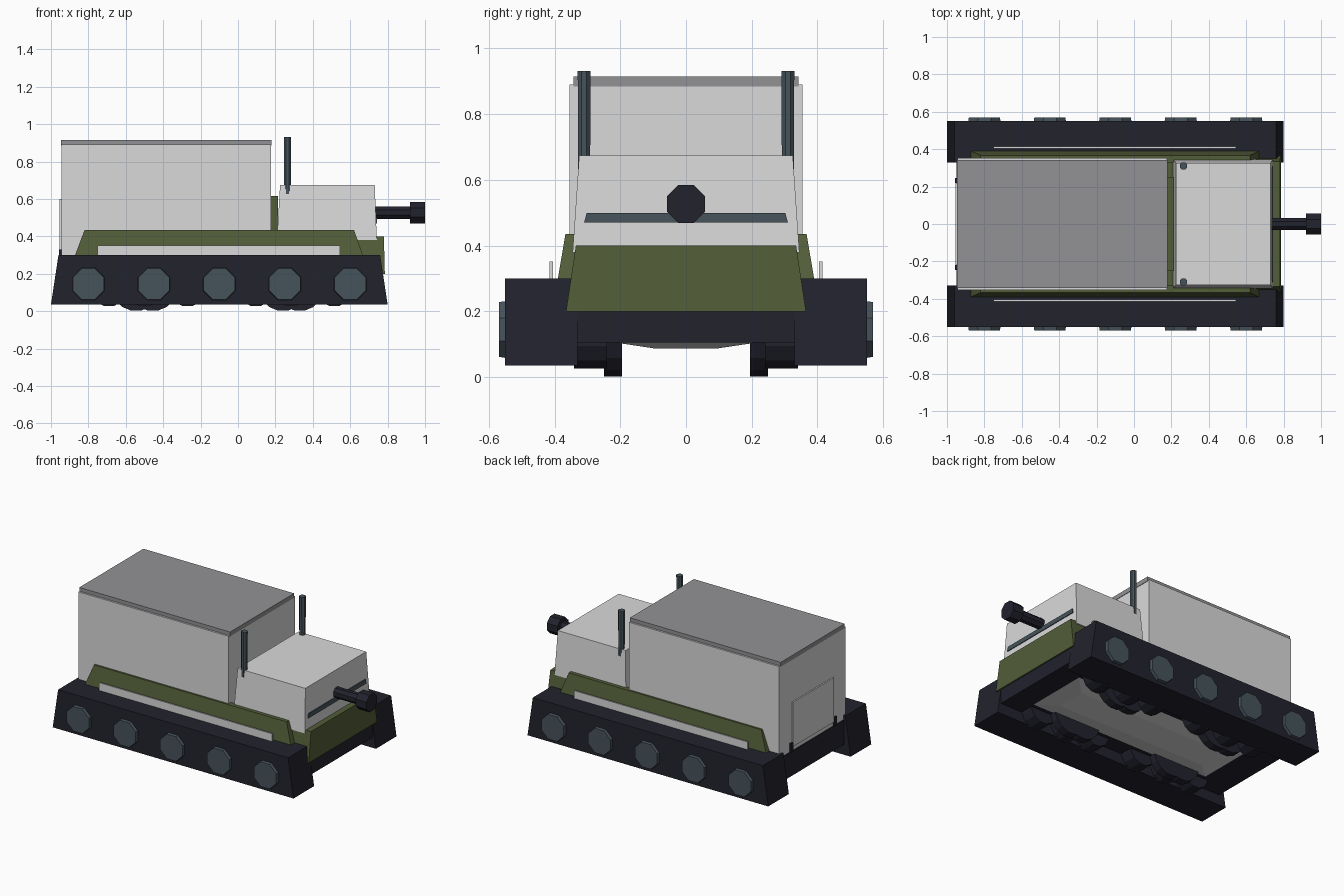
import bpy, bmesh, math
from mathutils import Matrix

cube = bpy.data.objects.get("Cube")
if cube:
    bpy.data.objects.remove(cube, do_unlink=True)


def material(name, rgb):
    m = bpy.data.materials.new(name)
    m.use_nodes = True
    m.diffuse_color = (*rgb, 1)
    m.node_tree.nodes["Principled BSDF"].inputs["Base Color"].default_value = (*rgb, 1)
    return m


WHITE = material("panel_white", (0.70, 0.70, 0.70))
GREY = material("roof_grey", (0.29, 0.29, 0.30))
GREEN = material("olive_green", (0.085, 0.11, 0.04))
NAVY = material("track_navy", (0.016, 0.016, 0.027))
SLATE = material("slate_metal", (0.062, 0.088, 0.105))


def finish(name, bm, mat):
    bmesh.ops.recalc_face_normals(bm, faces=bm.faces)
    mesh = bpy.data.meshes.new(name)
    bm.to_mesh(mesh)
    bm.free()
    mesh.materials.append(mat)
    obj = bpy.data.objects.new(name, mesh)
    bpy.context.collection.objects.link(obj)
    return obj


def block(name, mat, bottom, top, z0, z1):
    """Box or tapered box; bottom and top are (x0, x1, y0, y1)."""
    bm = bmesh.new()
    rings = []
    for (x0, x1, y0, y1), z in ((bottom, z0), (top, z1)):
        rings.append([bm.verts.new((x, y, z)) for x, y in
                      ((x0, y0), (x1, y0), (x1, y1), (x0, y1))])
    bm.faces.new(rings[0])
    bm.faces.new(rings[1])
    for i in range(4):
        j = (i + 1) % 4
        bm.faces.new((rings[0][i], rings[0][j], rings[1][j], rings[1][i]))
    return finish(name, bm, mat)


def box(name, mat, x0, x1, y0, y1, z0, z1):
    return block(name, mat, (x0, x1, y0, y1), (x0, x1, y0, y1), z0, z1)


def rod(name, mat, start, axis, length, r0, r1, sides=8):
    """Cylinder or cone that runs from start along +axis."""
    bm = bmesh.new()
    bmesh.ops.create_cone(bm, cap_ends=True, segments=sides, radius1=r0,
                          radius2=r1, depth=length,
                          matrix=Matrix.Translation((0, 0, length / 2)))
    bmesh.ops.rotate(bm, verts=bm.verts, matrix=Matrix.Rotation(math.pi / sides, 3, 'Z'))
    turn = {'X': Matrix.Rotation(math.pi / 2, 4, 'Y'),
            'Y': Matrix.Rotation(-math.pi / 2, 4, 'X'), 'Z': Matrix()}[axis]
    bmesh.ops.transform(bm, verts=bm.verts, matrix=Matrix.Translation(start) @ turn)
    return finish(name, bm, mat)


def mirror_y(obj):
    obj.modifiers.new("mirror", 'MIRROR').use_axis = (False, True, False)
    return obj


# Lower hull, belly pan and green upper hull
box("lower_hull", NAVY, -0.95, 0.775, -0.33, 0.33, 0.105, 0.27)
block("belly_pan", WHITE, (-0.62, 0.5, -0.1, 0.1), (-0.75, 0.62, -0.22, 0.22), 0.088, 0.106)
block("upper_hull", GREEN, (-0.9, 0.785, -0.365, 0.365), (-0.9, 0.78, -0.335, 0.335), 0.2, 0.4)
box("bulkhead", GREEN, 0.17, 0.215, -0.25, 0.25, 0.39, 0.615)

# Track units, sloping in at both ends, with outer hubs
mirror_y(block("track", NAVY, (-1, 0.8, 0.33, 0.55), (-0.96, 0.76, 0.33, 0.55), 0.035, 0.3))
for i in range(5):
    mirror_y(rod(f"hub_{i + 1}", SLATE, (-0.8 + 0.35 * i, 0.54, 0.145), 'Y', 0.029, 0.095, 0.09))

# Inner road wheels under the hull
for i, x in enumerate((-0.5, 0.285)):
    for j, dx in enumerate((-0.045, 0.045)):
        mirror_y(rod(f"road_wheel_{i}_{j}", NAVY, (x + dx, 0.195, 0.132), 'Y', 0.055, 0.132, 0.132, 16))
    for j, dx in enumerate((-0.19, 0.0, 0.23)):
        mirror_y(rod(f"inner_wheel_{i}_{j}", NAVY, (x + dx, 0.24, 0.12), 'Y', 0.1, 0.097, 0.097, 12))

# Green side skirts with thin white rails
mirror_y(block("side_skirt", GREEN, (-0.89, 0.685, 0.33, 0.398),
               (-0.82, 0.62, 0.33, 0.367), 0.25, 0.435))
mirror_y(box("side_rail", WHITE, -0.75, 0.545, 0.405, 0.415, 0.28, 0.352))

# Cargo body, roof plate, rear door and hinges
box("cargo_body", WHITE, -0.945, 0.177, -0.354, 0.354, 0.27, 0.89)
box("cargo_roof", GREY, -0.947, 0.18, -0.342, 0.342, 0.885, 0.915)
box("rear_door", WHITE, -0.954, -0.94, -0.22, 0.22, 0.3, 0.6)
mirror_y(box("door_hinge", NAVY, -0.957, -0.94, 0.22, 0.245, 0.27, 0.33))

# Cab with a slit on its front face
block("cab", WHITE, (0.208, 0.742, -0.345, 0.345), (0.225, 0.731, -0.325, 0.325), 0.38, 0.675)
block("cab_slit", SLATE, (0.72, 0.744, -0.31, 0.31), (0.72, 0.743, -0.302, 0.302), 0.47, 0.5)

# Gun barrel and muzzle
rod("gun_barrel", NAVY, (0.72, 0, 0.527), 'X', 0.21, 0.036, 0.036)
rod("gun_muzzle", NAVY, (0.92, 0, 0.527), 'X', 0.08, 0.062, 0.062)

# Aerials beside the cab
mirror_y(rod("aerial_base", SLATE, (0.265, 0.31, 0.54), 'Z', 0.09, 0.01, 0.02))
mirror_y(rod("aerial", SLATE, (0.265, 0.31, 0.63), 'Z', 0.302, 0.02, 0.021))
